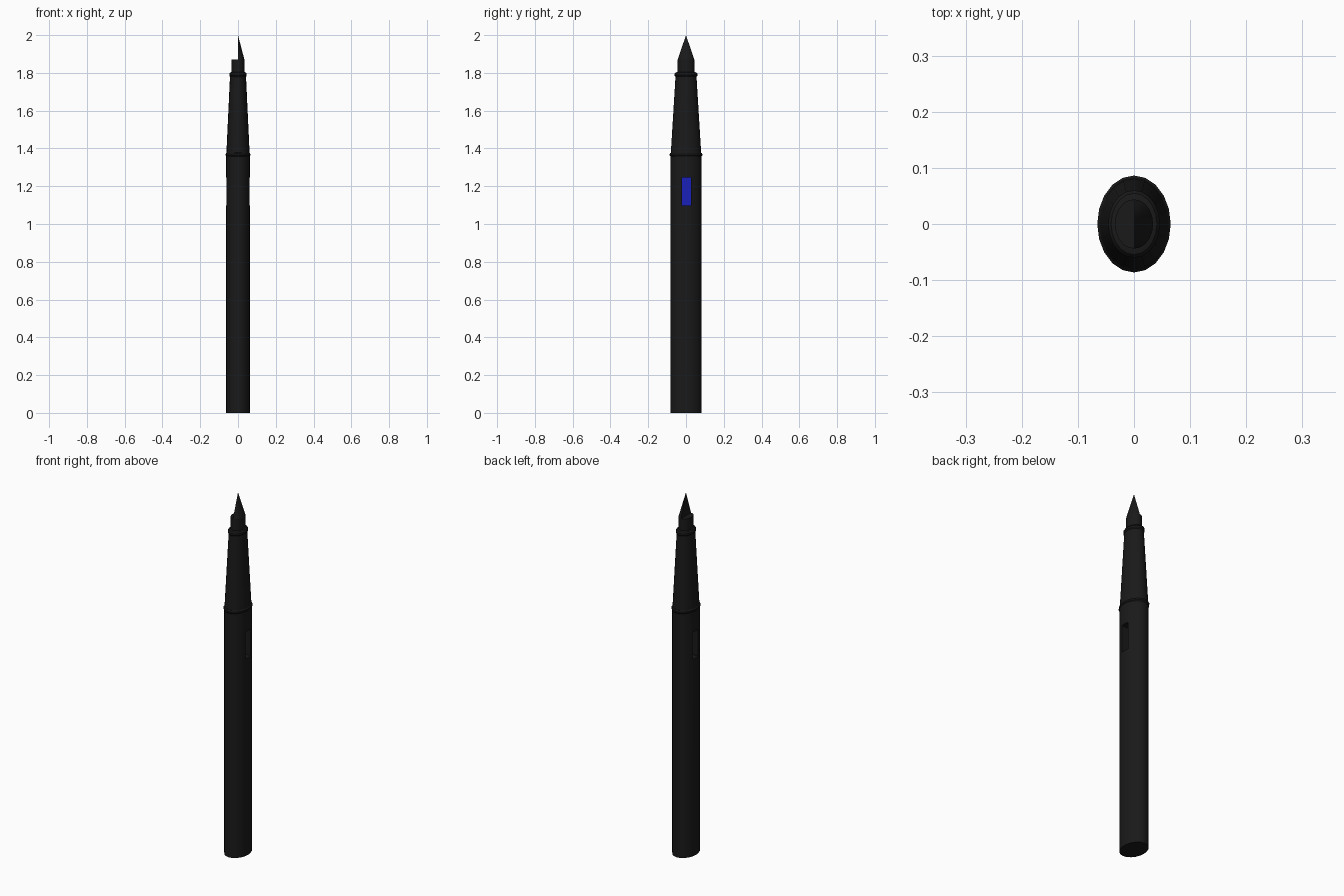
import bpy, bmesh, math

if "Cube" in bpy.data.objects:
    bpy.data.objects.remove(bpy.data.objects["Cube"])

SIDES = 20


def material(name, rgb):
    m = bpy.data.materials.new(name)
    m.diffuse_color = (*rgb, 1)
    m.use_nodes = True
    m.node_tree.nodes["Principled BSDF"].inputs["Base Color"].default_value = m.diffuse_color
    return m


BLACK = material("black_plastic", (0.01, 0.01, 0.01))
BLUE = material("blue_plastic", (0.01, 0.015, 0.5))


def finish(name, bm, mat, smooth=True):
    bmesh.ops.recalc_face_normals(bm, faces=bm.faces)
    mesh = bpy.data.meshes.new(name)
    bm.to_mesh(mesh)
    bm.free()
    mesh.materials.append(mat)
    ob = bpy.data.objects.new(name, mesh)
    bpy.context.collection.objects.link(ob)
    bpy.ops.object.select_all(action='DESELECT')
    ob.select_set(True)
    bpy.context.view_layer.objects.active = ob
    if smooth:
        bpy.ops.object.shade_smooth_by_angle(angle=math.radians(35))
    return ob


def ellipse(bm, rx, ry, z):
    return [bm.verts.new((rx * math.cos(a), ry * math.sin(a), z))
            for a in (2 * math.pi * i / SIDES for i in range(SIDES))]


def loft(name, sections):
    """Capped solid through elliptical sections (rx, ry, z)."""
    bm = bmesh.new()
    rings = [ellipse(bm, *s) for s in sections]
    for a, b in zip(rings, rings[1:]):
        for i in range(SIDES):
            j = (i + 1) % SIDES
            bm.faces.new((a[i], a[j], b[j], b[i]))
    bm.faces.new(rings[0])
    bm.faces.new(rings[-1])
    return finish(name, bm, BLACK)


def bead(name, rx, ry, z, r):
    """Rounded ring whose outside radii are rx, ry."""
    steps = [math.radians(t) for t in (-90, -54, -18, 18, 54, 90)]
    return loft(name, [(rx - r + r * math.cos(t), ry - r + r * math.cos(t),
                        z + r * math.sin(t)) for t in steps])


def box(name, size, loc, mat):
    bm = bmesh.new()
    bmesh.ops.create_cube(bm, size=1)
    for v in bm.verts:
        v.co = [c * s + l for c, s, l in zip(v.co, size, loc)]
    return finish(name, bm, mat, False)


# Barrel with a slot through both sides
barrel = loft("barrel", [(0.063, 0.082, 0), (0.063, 0.082, 1.365)])
cutter = box("slot_cutter", (0.4, 0.046, 0.15), (0, 0.003, 1.172), BLACK)
cutter.hide_render = True
mod = barrel.modifiers.new("slot", 'BOOLEAN')
mod.operation = 'DIFFERENCE'
mod.solver = 'EXACT'
mod.object = cutter
bpy.context.view_layer.objects.active = barrel
bpy.ops.object.modifier_apply(modifier=mod.name)
bpy.data.objects.remove(cutter)

# Blue insert inside the slot
box("slot_insert", (0.04, 0.046, 0.15), (0, 0.003, 1.172), BLUE)

# Tapered grip with its two rings
loft("grip", [(0.062, 0.081, 1.365), (0.042, 0.055, 1.79)])
bead("lower_ring", 0.066, 0.087, 1.367, 0.012)
bead("upper_ring", 0.047, 0.061, 1.79, 0.015)

# Nib holder
loft("nib_holder", [(0.034, 0.044, 1.78), (0.034, 0.044, 1.87)])

# Half-cone nib, flat on the x = 0 side
bm = bmesh.new()
n = SIDES // 2
arc = [bm.verts.new((0.034 * math.cos(a), 0.044 * math.sin(a), 1.87))
       for a in (math.pi * (i / n - 0.5) for i in range(n + 1))]
apex = bm.verts.new((0, 0, 2))
for a, b in zip(arc, arc[1:] + arc[:1]):
    bm.faces.new((a, b, apex))
bm.faces.new(arc)
finish("nib", bm, BLACK)
